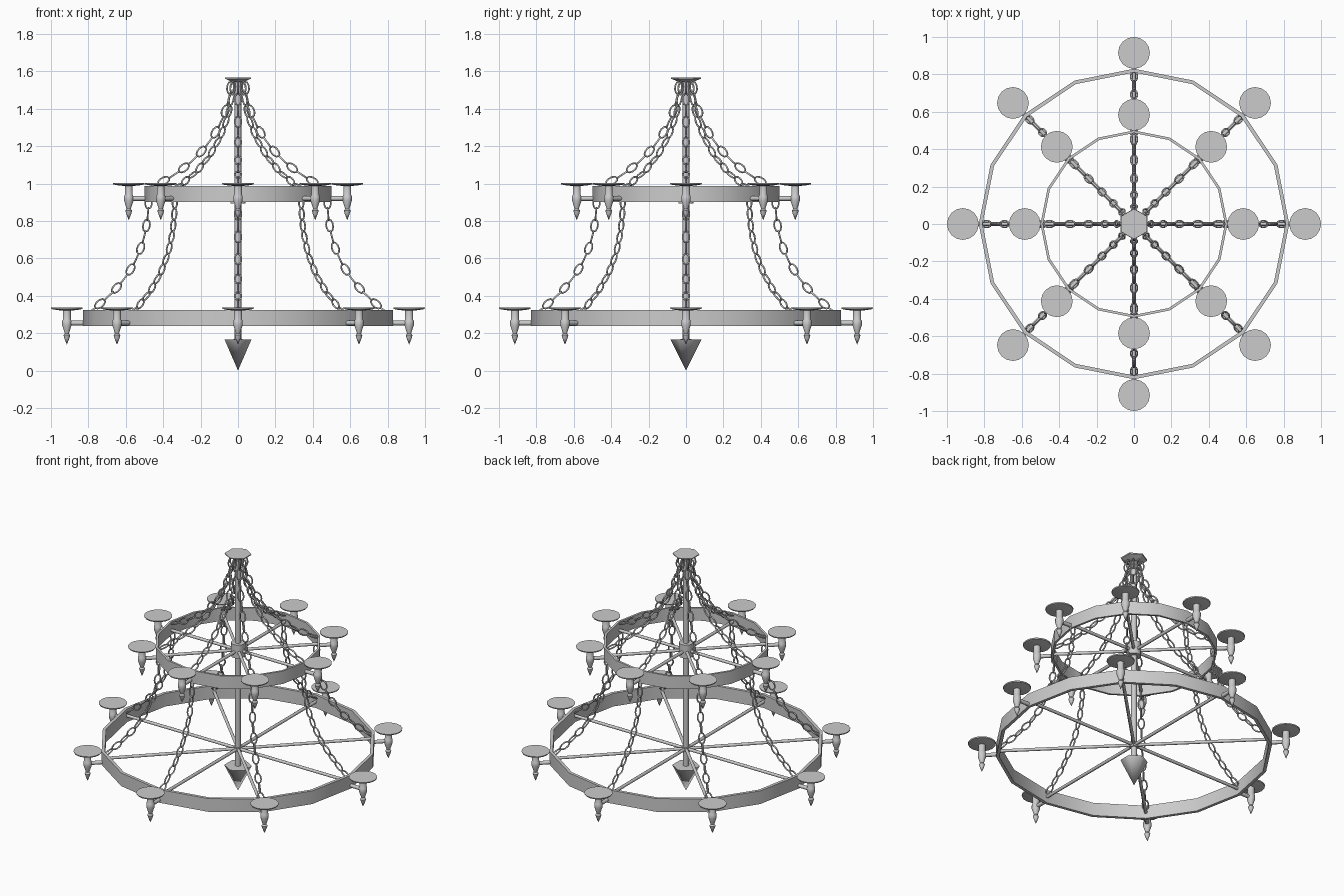
import bpy, bmesh, math
from mathutils import Matrix, Vector
from mathutils.geometry import interpolate_bezier

if "Cube" in bpy.data.objects:
    bpy.data.objects.remove(bpy.data.objects["Cube"])

TAU = math.tau


def finish(bm, name, smooth=None):
    bmesh.ops.remove_doubles(bm, verts=bm.verts, dist=1e-5)
    bmesh.ops.recalc_face_normals(bm, faces=bm.faces)
    me = bpy.data.meshes.new(name)
    bm.to_mesh(me)
    bm.free()
    ob = bpy.data.objects.new(name, me)
    bpy.context.collection.objects.link(ob)
    if smooth:
        bpy.context.view_layer.objects.active = ob
        ob.select_set(True)
        bpy.ops.object.shade_smooth_by_angle(angle=math.radians(smooth))
        ob.select_set(False)
    return ob


def lathe(name, profile, n, phase=0.0, closed=False, smooth=None):
    # revolve an (r, z) profile around z with n sides
    bm = bmesh.new()
    rings = [[bm.verts.new((r * math.cos(phase + TAU * i / n),
                            r * math.sin(phase + TAU * i / n), z)) if r > 0 or i == 0 else None
              for i in range(n)] for r, z in profile]
    rings = [[v or ring[0] for v in ring] for ring in rings]
    pairs = list(zip(rings, rings[1:]))
    if closed:
        pairs.append((rings[-1], rings[0]))
    for a, b in pairs:
        for i in range(n):
            j = (i + 1) % n
            quad = list(dict.fromkeys([a[i], a[j], b[j], b[i]]))
            if len(quad) > 2:
                bm.faces.new(quad)
    return finish(bm, name, smooth)


def bar(name, r0, r1, z, rad, n=8):
    # straight round bar along +x
    bm = bmesh.new()
    m = Matrix.Translation(((r0 + r1) / 2, 0, z)) @ Matrix.Rotation(math.pi / 2, 4, 'Y')
    bmesh.ops.create_cone(bm, cap_ends=True, segments=n, radius1=rad, radius2=rad,
                          depth=r1 - r0, matrix=m)
    return finish(bm, name, 50)


def chain(name, p, links, length=0.076, width=0.046, wire=0.005):
    # oval links threaded along a bezier in the xz plane, alternately turned
    pts = interpolate_bezier(*[Vector((r, 0, z)) for r, z in p], 200)
    dist = [0.0]
    for a, b in zip(pts, pts[1:]):
        dist.append(dist[-1] + (b - a).length)
    bm = bmesh.new()
    side = Vector((0, 1, 0))
    N, M = 10, 5
    for k in range(links):
        target = dist[-1] * (k + 0.5) / links
        i = min(max(next(j for j, d in enumerate(dist) if d >= target), 1), 198)
        c = pts[i]
        t = (pts[i + 1] - pts[i - 1]).normalized()
        radial = t.cross(side)
        w, o = (radial, side) if k % 2 == 0 else (side, radial)
        grid = []
        for a in range(N):
            u = TAU * a / N
            base = c + t * (math.cos(u) * (length / 2 - wire)) + w * (math.sin(u) * (width / 2 - wire))
            out = (t * math.cos(u) * width + w * math.sin(u) * length).normalized()
            grid.append([bm.verts.new(base + wire * (out * math.cos(TAU * b / M) + o * math.sin(TAU * b / M)))
                         for b in range(M)])
        for a in range(N):
            for b in range(M):
                a2, b2 = (a + 1) % N, (b + 1) % M
                bm.faces.new((grid[a][b], grid[a2][b], grid[a2][b2], grid[a][b2]))
    return finish(bm, name, 80)


def around(ob, offset=0.0):
    # eight copies round the axis, the part being shifted out by offset
    base = ob.name
    for i in range(8):
        c = ob if i == 0 else ob.copy()
        if i:
            bpy.context.collection.objects.link(c)
        c.name = f"{base}_{i + 1}"
        a = TAU * i / 8
        c.location = (offset * math.cos(a), offset * math.sin(a), 0)
        c.rotation_euler = (0, 0, a)


# central stem, ceiling cap, hubs and pointed finial
lathe("stem", [(0, 0.15), (0.018, 0.15), (0.018, 1.555), (0, 1.555)], 8, smooth=50)
lathe("ceiling_cap", [(0, 1.567), (0.081, 1.567), (0.079, 1.56), (0.036, 1.543), (0, 1.543)],
      6, math.pi / 6)
lathe("upper_hub", [(0, 0.892), (0.044, 0.892), (0.044, 0.98), (0, 0.98)], 8, math.pi / 8, smooth=50)
lathe("lower_hub", [(0, 0.26), (0.026, 0.26), (0.026, 0.292), (0, 0.292)], 8, smooth=50)
lathe("bottom_finial", [(0, 0.0), (0.083, 0.166), (0, 0.168)], 6, math.pi / 6, smooth=70)

# tiers: name, outer radius, inner radius, ring bottom, ring top, spoke z, plate top, cup radius
tiers = [("lower", 0.83, 0.81, 0.237, 0.324, 0.278, 0.336, 0.915),
         ("upper", 0.50, 0.486, 0.901, 0.986, 0.930, 1.002, 0.584)]
for name, ro, ri, zb, zt, zs, zp, rc in tiers:
    lathe(name + "_ring", [(ro, zb), (ro, zt), (ri, zt), (ri, zb)], 16, closed=True, smooth=40)
    around(bar(name + "_spoke", 0.01, ri + 0.005, zs, 0.010))
    around(bar(name + "_arm", ri, rc, zp - 0.082, 0.0125))
    # candle cup with drip plate and small pointed drop
    cup = [(0, 0), (0.085, 0), (0.083, -0.007), (0.05, -0.013), (0.021, -0.015), (0.021, -0.064),
           (0.025, -0.070), (0.025, -0.094), (0.014, -0.128), (0.011, -0.137),
           (0.018, -0.147), (0.013, -0.165), (0, -0.198)]
    around(lathe(name + "_candle_cup", [(r, zp + z) for r, z in cup], 16, smooth=35), rc)

# hanging chains, cap to upper ring and upper ring to lower ring
around(chain("upper_chain", [(0.038, 1.545), (0.05, 1.3), (0.22, 1.08), (0.48, 0.975)], 12))
around(chain("lower_chain", [(0.478, 0.93), (0.478, 0.62), (0.60, 0.455), (0.81, 0.30)], 12))
